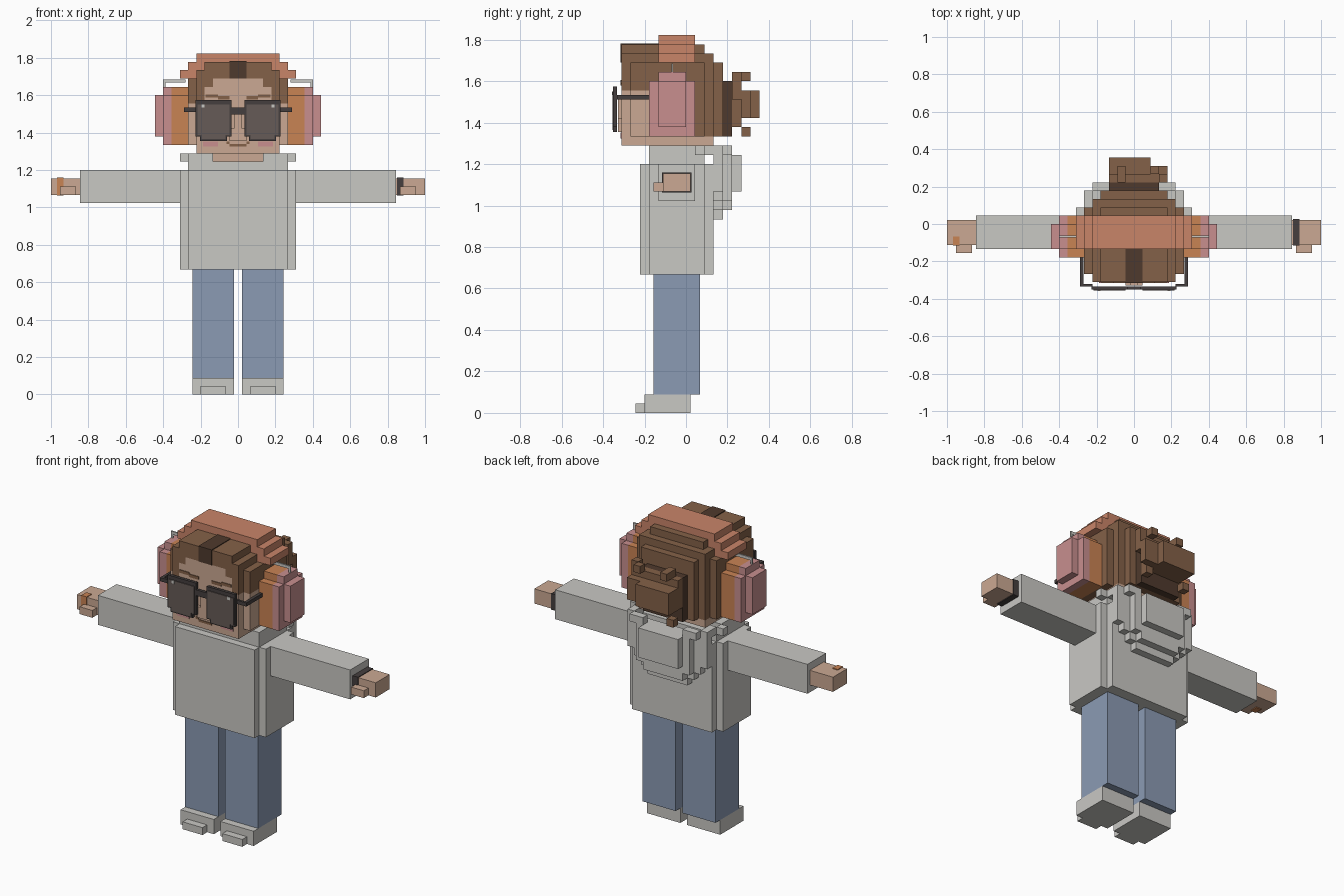
import bpy
import bmesh

cube = bpy.data.objects.get("Cube")
if cube:
    bpy.data.objects.remove(cube, do_unlink=True)

UNIT = 2 / 45  # edge of one block


def linear(channel):
    return channel / 12.92 if channel < 0.04045 else ((channel + 0.055) / 1.055) ** 2.4


def material(name, code):
    rgb = [linear(value / 255) for value in bytes.fromhex(code)]
    mat = bpy.data.materials.new(name)
    mat.use_nodes = True
    mat.diffuse_color = (*rgb, 1)
    mat.node_tree.nodes["Principled BSDF"].inputs["Base Color"].default_value = (*rgb, 1)
    return mat


grey = material("pale grey cloth", "c9c8c4")
blue = material("blue denim", "8b9bb4")
skin = material("skin", "cba993")
hair = material("brown hair", "846148")
dark_hair = material("dark brown hair", "4f3a2d")
coral = material("coral band", "c98569")
orange = material("orange cushion", "c98354")
pink = material("pink shell", "c88f8f")
black = material("charcoal frame", "453f3e")
smoke = material("smoky lens", "665b57")


def part(name, mat, boxes):
    """Join boxes (x0, x1, y0, y1, z0, z1), measured in blocks, into one object."""
    bm = bmesh.new()
    for box in boxes:
        low, high = box[0::2], box[1::2]
        for vert in bmesh.ops.create_cube(bm, size=1)["verts"]:
            vert.co = [(b if c > 0 else a) * UNIT for a, b, c in zip(low, high, vert.co)]
    mesh = bpy.data.meshes.new(name)
    bm.to_mesh(mesh)
    bm.free()
    mesh.materials.append(mat)
    obj = bpy.data.objects.new(name, mesh)
    bpy.context.collection.objects.link(obj)
    return obj


def centred(name, mat, boxes):
    """Boxes given as (half width, y0, y1, z0, z1)."""
    return part(name, mat, [(-half, half, *rest) for half, *rest in boxes])


def paired(name, mat, boxes):
    """Left part as given, right part as its mirror image."""
    part("left_" + name, mat, boxes)
    part("right_" + name, mat, [(-b, -a, *rest) for a, b, *rest in boxes])


# Legs and shoes
paired("leg", blue, [(.5, 5.5, -3.5, 1.5, 2, 15)])
paired("shoe", grey, [(.5, 5.5, -4.5, .5, 0, 2), (1.5, 4.5, -5.5, -4.5, 0, 1)])

# Sweater with raised front and back panels, and its collar
centred("sweater", grey, [
    (7, -4, 2, 15, 27),
    (6, -5, -4, 15, 27),
    (6, 2, 3, 15, 27),
])
centred("collar", grey, [(6, -4, 2, 27, 28)])
paired("collar_flap", grey, [(3, 6, -4, 1, 28, 29)])
centred("neck", skin, [(3, -3, 1, 28, 29)])

# Hood hanging at the back, rounded in steps
centred("hood", grey, [
    (5, 3, 4, 23, 28),
    (4, 3, 4, 22, 23),
    (3, 3, 4, 21, 22),
    (4, 4, 5, 23, 28),
    (3, 4, 5, 22, 23),
    (3, 5, 6, 24, 28),
    (2, 5, 6, 24, 28),
])
paired("hood_rim", grey, [
    (6, 7, 1, 2, 28, 29),
    (5, 6, 2, 4, 28, 29),
    (5, 6, 3, 4, 24, 28),
    (3, 5, 4, 5, 28, 29),
])

# Arms, hands, wristband and ring
paired("sleeve", grey, [(7, 19, -3, 1, 23, 27)])
paired("hand", skin, [(19, 22.5, -2.5, .5, 24, 26), (19.5, 21.4, -3.5, -2.5, 24, 25)])
part("wristband", black, [(19.1, 19.9, -2.6, .6, 23.9, 26.1)])
part("ring", orange, [(-21.8, -21, -2.6, -1.5, 23.9, 26.1)])

# Head and face
centred("head", skin, [
    (5, -7, 3, 29, 30),
    (6, -6, -4, 30, 35),
    (5, -7, -4, 30, 35),
    (4, -7, -6, 35, 37),
    (3, -7, -6, 37, 38),
])
centred("nose", skin, [(1, -7.4, -7, 30.5, 32), (.5, -7.4, -7, 32, 34)])
centred("mouth", hair, [(1, -7.1, -7, 29.8, 30.1)])
paired("mouth_corner", hair, [(1, 1.4, -7.1, -7, 30.1, 30.4)])
paired("cheek", pink, [(2.4, 4.2, -7.1, -7, 29.8, 30.4)])
paired("eyebrow", hair, [(1, 2.4, -7.1, -7, 35.5, 35.9), (2.4, 3.9, -7.1, -7, 35.7, 36.1)])

# Hair cap, stepped on every side
centred("hair_cap", hair, [
    (4, -7, 2, 38, 40),
    (5, -7, 3, 38, 39),
    (6, -6, 2, 35, 38),
    (6, -4, 2, 30, 38),
    (5, -4, 3, 30, 38),
    (4, 2, 4, 30, 38),
])
paired("fringe", hair, [(4, 5, -7, -6, 35, 38), (3, 4, -7, -6, 37, 38)])
centred("parting", dark_hair, [(1, -7.1, -3, 38, 40.1)])

# Bun with loose tufts on a dark base
centred("bun_base", dark_hair, [(3, 4, 5, 30, 36)])
part("bun", hair, [
    (-3, 3, 5, 6, 32, 36),
    (-3, 4, 6, 7, 32, 35),
    (-3, 2, 7, 8, 32, 35),
    (2, 3, 6, 7, 36, 37),
    (-2, -1, 5, 7, 36, 37),
    (3, 4, 5, 6, 34, 37),
    (-3, -2, 6, 7, 30, 31),
    (2, 3, 5, 6, 31, 32),
])

# Headphones: band, wire hinges, cushions and shells
centred("headband", coral, [(5, -3, 1, 40, 41)])
paired("headband_step", coral, [(4, 6, -3, 1, 39, 40), (5, 7, -3, 1, 38, 39)])
paired("hinge_wire", grey, [
    (6.3, 9, -1.6, -1.4, 37.5, 37.9),
    (8.7, 9, -1.6, -1.4, 37, 37.5),
])
paired("ear_cushion", orange, [(6, 8, -4, 1, 30, 36), (6, 8, -3, 0, 36, 37)])
paired("ear_shell", pink, [
    (8, 9, -4, 1, 30, 36),
    (8, 9, -3, 0, 36, 37),
    (9, 10, -3, 0, 31, 36),
])

# Spectacles
paired("lens_rim", black, [
    (.8, 5.1, -7.9, -7.5, 31, 35.4),
    (1.3, 4.6, -7.9, -7.5, 30.5, 31),
])
paired("lens", smoke, [(1, 4.9, -8, -7.9, 31.2, 34.9), (1.5, 4.4, -8, -7.9, 30.7, 31.2)])
paired("lens_glint", grey, [(4, 4.4, -8.05, -8, 34.5, 34.9)])
centred("bridge", black, [(.8, -7.9, -7.5, 33.7, 34.5)])
paired("temple", black, [(5, 6.5, -7.5, -7.2, 34, 34.5), (6.1, 6.5, -7.5, -4, 34, 34.5)])
